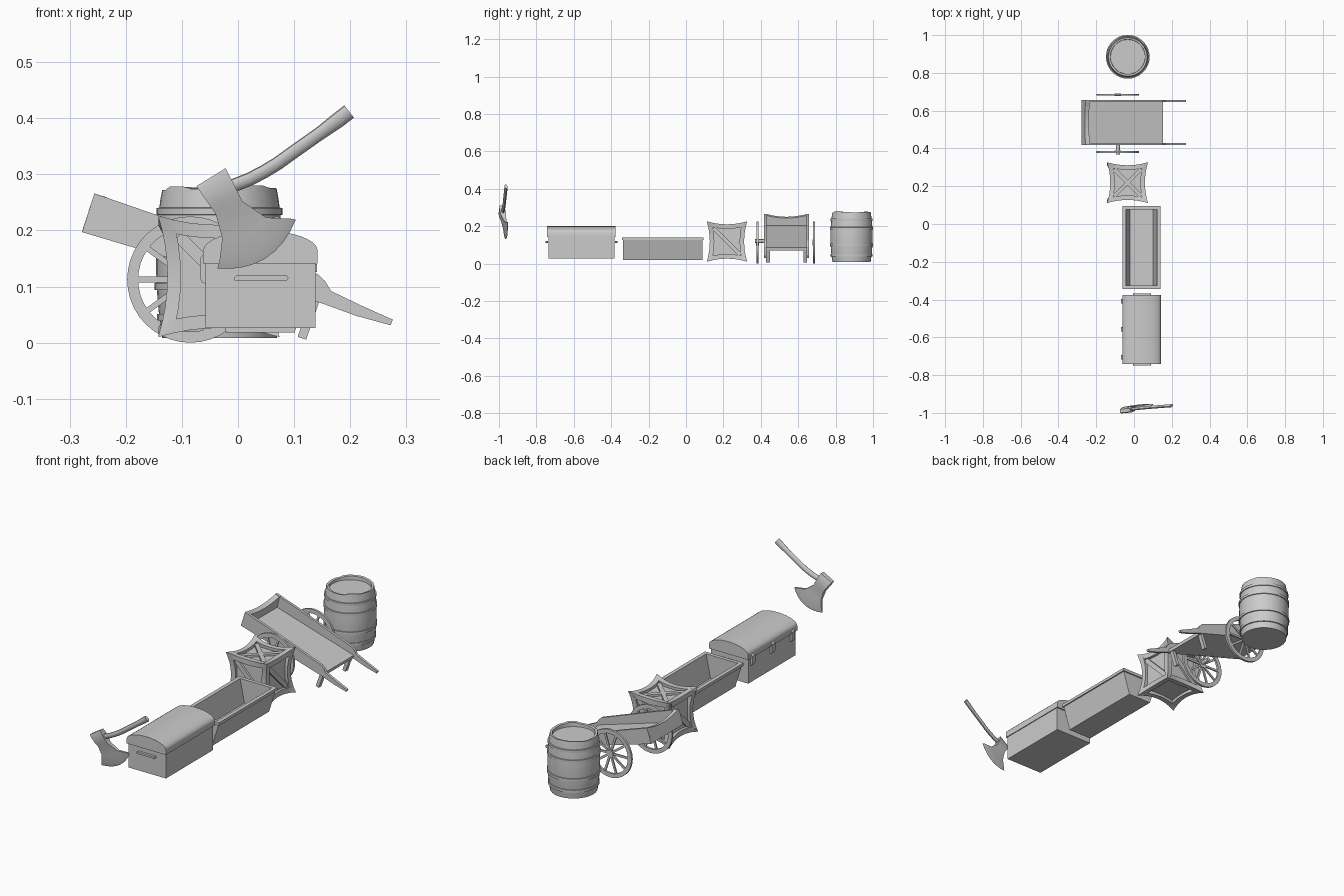
import bpy, bmesh, math, random
from mathutils import Vector, Matrix

if "Cube" in bpy.data.objects:
    bpy.data.objects.remove(bpy.data.objects["Cube"])

random.seed(3)


def finish(name, bm, smooth=True):
    bmesh.ops.recalc_face_normals(bm, faces=bm.faces)
    me = bpy.data.meshes.new(name)
    bm.to_mesh(me)
    bm.free()
    if smooth:
        me.shade_smooth()
        me.set_sharp_from_angle(angle=math.radians(35))
    ob = bpy.data.objects.new(name, me)
    bpy.context.collection.objects.link(ob)
    return ob


def loft(name, rings, caps=True, closed=False, smooth=True):
    """Skin a list of closed rings that have equal point counts."""
    bm = bmesh.new()
    vs = [[bm.verts.new(p) for p in r] for r in rings]
    n = len(rings[0])
    pairs = list(zip(vs, vs[1:])) + ([(vs[-1], vs[0])] if closed else [])
    for a, b in pairs:
        for i in range(n):
            j = (i + 1) % n
            bm.faces.new((a[i], a[j], b[j], b[i]))
    if caps and not closed:
        bm.faces.new(vs[0])
        bm.faces.new(vs[-1])
    return finish(name, bm, smooth)


def prism(name, pts, y0, y1, **kw):
    return loft(name, [[(x, y, z) for x, z in pts] for y in (y0, y1)], **kw)


def box(name, x0, x1, y0, y1, z0, z1):
    return prism(name, [(x0, z0), (x1, z0), (x1, z1), (x0, z1)], y0, y1, smooth=False)


def circle(c, r, h, axis, n):
    out = []
    for i in range(n):
        a = 2 * math.pi * i / n
        u, v = r * math.cos(a), r * math.sin(a)
        out.append(Vector(c) + Vector((u, v, h) if axis == 'z' else (u, h, v)))
    return out


def lathe(name, c, prof, axis='z', n=32, closed=False):
    return loft(name, [circle(c, r, h, axis, n) for r, h in prof], closed=closed)


def bar(name, a, b, w, d):
    """Rectangular bar from a to b: w across, d along the given depth vector."""
    a, b, d = Vector(a), Vector(b), Vector(d)
    s = (b - a).cross(d).normalized() * w / 2
    return loft(name, [[p + s + d / 2, p - s + d / 2, p - s - d / 2, p + s - d / 2]
                       for p in (a, b)], smooth=False)


# ---------------- axe, lying in a slightly tilted plane ----------------
def axe_pt(x, z, off):
    return (x, -0.946 + 0.16 * x - 0.116 * z + off, z)


rows = [((-.074, .279), (-.022, .311), .010, 0),
        ((-.066, .267), (-.015, .297), .015, 0),
        ((-.050, .244), (.000, .268), .015, 0),
        ((-.040, .230), (.008, .252), .011, 0),
        ((-.028, .186), (.050, .223), .006, .010),
        ((-.033, .145), (.094, .221), .004, .022),
        ((-.037, .132), (.103, .219), .0004, .030)]
rings = []
for l, r, t, bulge in rows:
    l, r = Vector(l), Vector(r)
    d = (r - l).normalized()
    perp = Vector((d.y, -d.x))
    line = [l.lerp(r, k / 8) + perp * bulge * 4 * (k / 8) * (1 - k / 8) for k in range(9)]
    rings.append([axe_pt(p.x, p.y, t) for p in line] + [axe_pt(p.x, p.y, -t) for p in line[::-1]])
loft("axe_head", rings)

path = [Vector(p) for p in ((-.050, .262), (-.008, .280), (.020, .291), (.047, .305), (.070, .319),
                            (.095, .337), (.146, .373), (.180, .398), (.198, .412))]
rings = []
for i, p in enumerate(path):
    t = (path[min(i + 1, len(path) - 1)] - path[max(i - 1, 0)]).normalized()
    nrm = Vector((-t.y, t.x))
    w = .014 if i > 6 else .012
    rings.append([axe_pt(*(p + nrm * w * math.cos(a)), .008 * math.sin(a))
                  for a in (math.tau * k / 12 for k in range(12))])
loft("axe_handle", rings)

# ---------------- chest with domed lid ----------------
box("chest_body", -.058, .138, -.735, -.382, .026, .141)
arc = [(.04 + .102 * math.cos(math.pi * k / 16), .164 + .036 * math.sin(math.pi * k / 16)) for k in range(17)]
prism("chest_lid", [(-.062, .141), (.142, .141)] + arc, -.742, -.376)
for side, y in (("front", -.744), ("back", -.373)):
    prism("chest_handle_" + side, [(.042 + dx, .115 + dz) for dx, dz in
          ((-.048, -.004), (.045, -.004), (.048, 0), (.045, .005), (-.045, .005), (-.048, .002))],
          y - .006, y + .006)
for y in (-.41, -.558, -.706):
    prism("chest_latch", [(-.057, .105), (-.065, .108), (-.068, .118), (-.068, .15),
                          (-.062, .157), (-.057, .157)], y - .012, y + .012, smooth=False)

# ---------------- open trough with sloping sides ----------------
def rect(x0, x1, y0, y1, z):
    return [(x0, y0, z), (x1, y0, z), (x1, y1, z), (x0, y1, z)]


loft("trough", [rect(-.021, .101, -.338, .088, .018), rect(-.055, .135, -.338, .088, .126),
                rect(-.061, .141, -.343, .094, .126), rect(-.061, .141, -.343, .094, .140),
                rect(-.043, .123, -.326, .077, .140), rect(-.020, .100, -.326, .077, .030)], smooth=False)

# ---------------- crate with pinched edges and sunken panels ----------------
cc, h, panel = Vector((-.034, .219, .118)), .108, .078
bm = bmesh.new()
bmesh.ops.create_cube(bm, size=2)
bmesh.ops.subdivide_edges(bm, edges=bm.edges[:], cuts=7, use_grid_fill=True)
bm.normal_update()
sides = [[f for f in bm.faces if f.normal[ax] * s > .9] for ax in range(3) for s in (-1, 1)]
for v in bm.verts:
    u = v.co.copy()
    for i in range(3):
        j, k = (i + 1) % 3, (i + 2) % 3
        v.co[i] = h * u[i] * (1 - .15 * (1 - u[j] ** 2 * u[k] ** 2))
for n, faces in enumerate(sides):
    bmesh.ops.inset_region(bm, faces=faces, thickness=.024, use_even_offset=False)
    bmesh.ops.inset_region(bm, faces=faces, thickness=.001, use_even_offset=False)
    for v in {v for f in faces for v in f.verts}:
        v.co[n // 2] = panel * (1 if n % 2 else -1)
for v in bm.verts:
    v.co += cc
finish("crate", bm)
r, q = .072, panel + .004
bar("crate_top_brace", cc + Vector((-r, -r, q)), cc + Vector((r, r, q)), .02, (0, 0, .012))
bar("crate_top_brace", cc + Vector((-r, r, q)), cc + Vector((r, -r, q)), .02, (0, 0, .012))
for k in range(4):
    rot = Matrix.Rotation(k * math.pi / 2, 3, 'Z')
    bar("crate_side_brace", cc + rot @ Vector((q, -r, r)), cc + rot @ Vector((q, r, -r)),
        .022, rot @ Vector((.012, 0, 0)))

# ---------------- hand cart ----------------
side = [(-.278, .197), (-.256, .266), (-.140, .226), (.142, .122), (.155, .110), (.166, .092),
        (.220, .066), (.276, .041), (.272, .031), (.210, .048), (.150, .070)]
for nm, y in (("near", .418), ("far", .645)):
    prism("cart_side_" + nm, side, y, y + .012, smooth=False)
prism("cart_floor", [(-.276, .197), (-.271, .212), (.153, .085), (.150, .070)], .425, .650, smooth=False)
# headboard with a dipped top edge
rings = []
for k in range(9):
    y = .425 + .225 * k / 8
    d = .016 * (1 - ((k - 4) / 4) ** 2)
    rings.append([(-.278, y, .198), (-.256 - .3 * d, y, .266 - d), (-.234 - .3 * d, y, .259 - d), (-.250, y, .190)])
loft("cart_headboard", rings, smooth=False)
for y in (.439, .638):
    bar("cart_leg", (.114, y, .008), (.138, y, .078), .016, (0, .02, 0))
for nm, y in (("near", .382), ("far", .684)):
    c = (-.085, y, .1125)
    lathe("wheel_rim_" + nm, c, [(.1125, -.005), (.1125, .005), (.093, .005), (.093, -.005)],
          'y', 40, closed=True)
    lathe("wheel_hub_" + nm, c, [(.017, -.007), (.017, .007)], 'y', 16)
    for k in range(10):
        a = math.tau * k / 10
        d = Vector((math.cos(a), 0, math.sin(a)))
        bar("wheel_spoke", Vector(c) + d * .012, Vector(c) + d * .095, .010, (0, .006, 0))
lathe("cart_axle", (-.085, 0, .12), [(.010, .368), (.010, .43)], 'y', 12)

# ---------------- barrel ----------------
bc = (-.033, .885, 0)


def radius(z):
    return .113 - .011 * ((z - .143) / .135) ** 2


prof = [(radius(z), z) for z in (.008 + .27 * k / 12 for k in range(13))]
barrel = lathe("barrel_body", bc, prof + [(.092, .276), (.091, .258)], n=36)
for i in range(0, 36, 3):      # uneven stave ends
    dz = random.uniform(-.006, .002)
    for v in barrel.data.vertices:
        if v.co.z > .27 and v.index % 36 in range(i, i + 3):
            v.co.z += dz
for z in (.045, .100, .188, .234):
    ro = radius(z) + .004
    lathe("barrel_hoop", bc, [(ro - .008, z - .007), (ro, z - .006), (ro, z + .006), (ro - .008, z + .007)],
          n=36, closed=True)
